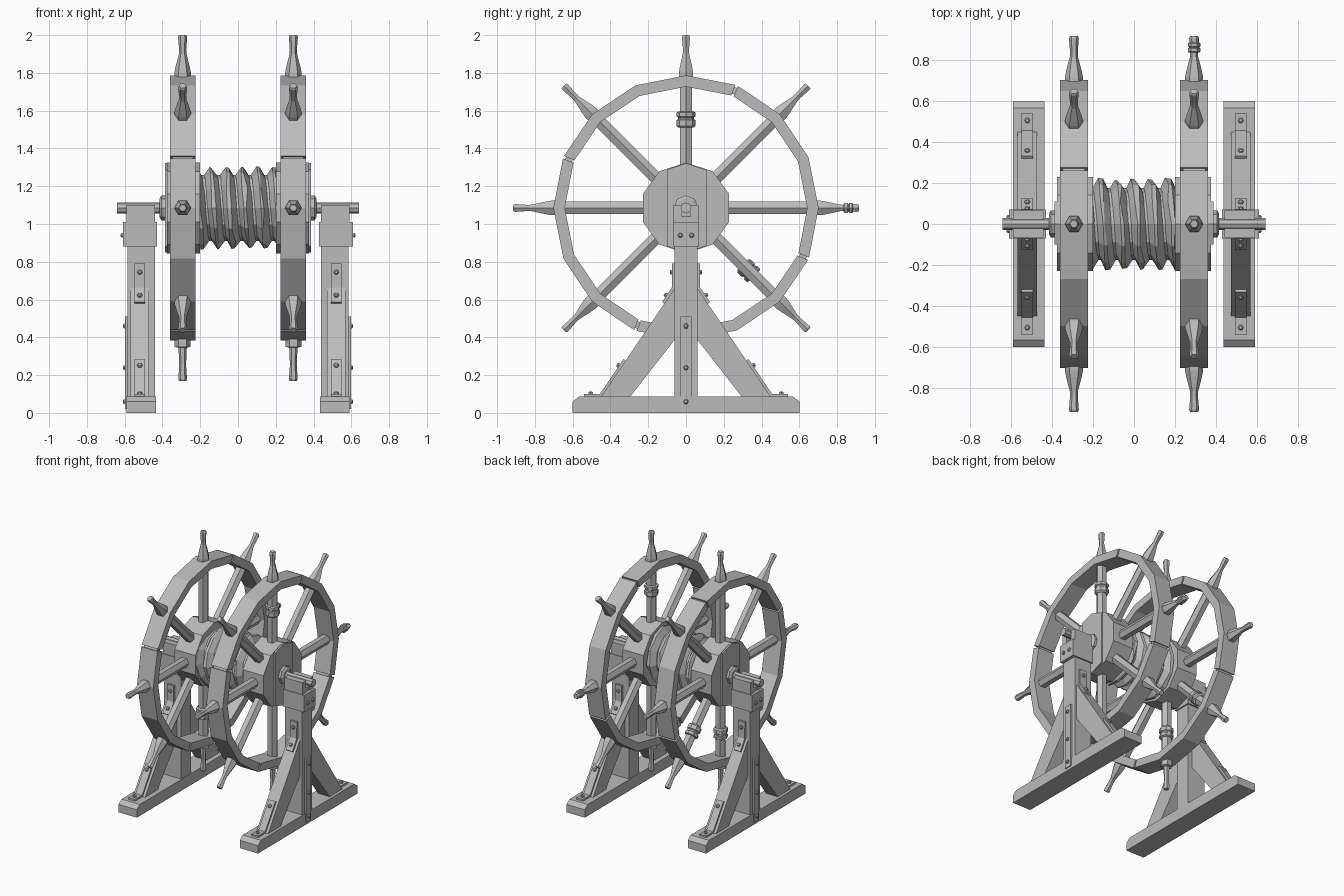
import bpy, bmesh, math, random
from mathutils import Vector, Matrix

if "Cube" in bpy.data.objects:
    bpy.data.objects.remove(bpy.data.objects["Cube"])

random.seed(4)
ZC = 1.085      # axle height
WX = 0.293      # wheel offset from the middle

grey = bpy.data.materials.new("plain_grey")
grey.diffuse_color = (0.5, 0.5, 0.5, 1)
grey.use_nodes = True
grey.node_tree.nodes["Principled BSDF"].inputs["Base Color"].default_value = grey.diffuse_color


def finish(name, bm):
    bmesh.ops.recalc_face_normals(bm, faces=bm.faces)
    me = bpy.data.meshes.new(name)
    bm.to_mesh(me)
    bm.free()
    me.materials.append(grey)
    ob = bpy.data.objects.new(name, me)
    bpy.context.collection.objects.link(ob)
    return ob


def prism(name, pts, x0, x1):
    """Extrude a (y, z) outline from x0 to x1."""
    bm = bmesh.new()
    a = [bm.verts.new((x0, y, z)) for y, z in pts]
    b = [bm.verts.new((x1, y, z)) for y, z in pts]
    bm.faces.new(a)
    bm.faces.new(b[::-1])
    for i in range(len(pts)):
        j = (i + 1) % len(pts)
        bm.faces.new((a[i], a[j], b[j], b[i]))
    return finish(name, bm)


def box(name, x0, x1, y0, y1, z0, z1):
    return prism(name, [(y0, z0), (y1, z0), (y1, z1), (y0, z1)], x0, x1)


def lathe(name, profile, segs, origin, direction):
    """Turn (radius, height) points around an axis starting at origin."""
    m = Matrix.Translation(origin) @ Vector(direction).to_track_quat('Z', 'Y').to_matrix().to_4x4()
    bm = bmesh.new()
    rings = []
    for r, h in profile:
        rings.append([bm.verts.new(m @ Vector((r * math.cos(t), r * math.sin(t), h)))
                      for t in (math.tau * k / segs for k in range(segs))])
    for a, b in zip(rings, rings[1:]):
        for k in range(segs):
            n = (k + 1) % segs
            bm.faces.new((a[k], a[n], b[n], b[k]))
    bm.faces.new(rings[0][::-1])
    bm.faces.new(rings[-1])
    return finish(name, bm)


def bolt(origin, direction):
    lathe("bolt", [(0.014, -0.005), (0.014, 0.007), (0.008, 0.013)], 6, origin, direction)


def polar(r, deg):
    t = math.radians(deg)
    return r * math.cos(t), ZC + r * math.sin(t)


def wheel(s):
    x = s * WX
    # rim of four jointed arcs
    for q in range(4):
        start = 67.5 + 90 * q
        angles = [start + 0.6, start + 22.5, start + 45, start + 67.5, start + 89.4]
        outline = [polar(0.702, a) for a in angles] + [polar(0.642, a) for a in angles[::-1]]
        prism("rim_arc", outline, x - 0.068, x + 0.068)
        # narrow tongue joining neighbouring arcs
        tongue = [polar(0.69, start - 1), polar(0.69, start + 1),
                  polar(0.652, start + 1), polar(0.652, start - 1)]
        prism("rim_joint", tongue, x - 0.055, x + 0.055)
    # spokes and turned handles
    for k in range(8):
        a = math.radians(45 * k)
        d = (0, math.cos(a), math.sin(a))
        c = (x, 0, ZC)
        lathe("spoke", [(0.038, 0.1), (0.038, 0.66)], 6, c, d)
        if k == 6:      # slim handle with a collar
            prof = [(0.042, 0.69), (0.042, 0.735), (0.022, 0.74), (0.018, 0.83), (0.023, 0.905), (0.019, 0.915)]
        else:
            prof = [(0.044, 0.69), (0.044, 0.715), (0.038, 0.745), (0.02, 0.815), (0.019, 0.84),
                    (0.024, 0.905), (0.019, 0.915)]
        lathe("handle", prof, 6, c, d)
        # repair bands on a few spokes
        if (s, k) in ((1, 2), (-1, 6), (-1, 7)):
            lathe("spoke_band", [(0.04, 0.425), (0.05, 0.435), (0.05, 0.465), (0.043, 0.47),
                                 (0.043, 0.48), (0.05, 0.485), (0.05, 0.505), (0.04, 0.51)], 8, c, d)
    # handle wrapping
    if s > 0:
        lathe("handle_band", [(0.024, 0.835), (0.03, 0.84), (0.03, 0.855), (0.024, 0.86),
                              (0.03, 0.865), (0.03, 0.88), (0.024, 0.885)], 6, (x, 0, ZC), (0, 1, 0))
    # plank hub, middle board slightly proud
    prism("hub", [polar(0.24, 90 + 36 * k) for k in range(10)], s * 0.2, s * 0.375)
    prism("hub_board", [(-0.1, 0.882), (0, 0.848), (0.11, 0.885), (0.11, 1.285), (0, 1.322), (-0.1, 1.288)],
          s * 0.212, s * 0.387)
    lathe("axle_collar", [(0.066, 0.36), (0.066, 0.405), (0.05, 0.415)], 8, (0, 0, ZC), (s, 0, 0))


def stand(s):
    # foot beam with chipped-off ends
    prism("foot_beam", [(-0.6, 0), (0.6, 0), (0.6, 0.06), (0.565, 0.087), (-0.565, 0.087), (-0.6, 0.06)],
          s * 0.435, s * 0.59)
    box("post", s * 0.44, s * 0.585, -0.06, 0.06, 0.05, 1.04)
    box("post_cap", s * 0.43, s * 0.608, -0.07, 0.07, 0.88, 1.01)
    # outer strap on the post
    box("post_strap", s * 0.58, s * 0.597, -0.03, 0.03, 0.02, 0.51)
    for z in (0.06, 0.24, 0.46):
        bolt((s * 0.597, 0, z), (s, 0, 0))
    for m in (-1, 1):
        bolt((s * 0.608, m * 0.03, 0.94), (s, 0, 0))
        box("axle_cheek", s * 0.44, s * 0.59, m * 0.022, m * 0.065, 1.0, 1.1)

        def side(name, pts, x0, x1):
            prism(name, [(m * y, z) for y, z in pts], s * x0, s * x1)

        # diagonal brace with straps at both ends
        side("brace", [(0.3, 0.08), (0.453, 0.08), (0.05, 0.675), (0.05, 0.4)], 0.472, 0.568)
        side("foot_strap", [(0.54, 0.085), (0.54, 0.1), (0.456, 0.1), (0.331, 0.285), (0.318, 0.276), (0.44, 0.085)],
             0.492, 0.548)
        side("top_strap", [(0.055, 0.79), (0.073, 0.79), (0.074, 0.665), (0.127, 0.587), (0.112, 0.576), (0.055, 0.65)],
             0.492, 0.548)
        for y, z, dy, dz in ((0.505, 0.1, 0, 1), (0.355, 0.25, 0.83, 0.56),
                             (0.073, 0.745, 1, 0), (0.104, 0.622, 0.83, 0.56)):
            bolt((s * 0.52, m * y, z), (0, m * dy, dz))


for sign in (-1, 1):
    wheel(sign)
    stand(sign)

# long axle through both wheels
lathe("axle", [(0.029, -0.64), (0.029, 0.64)], 8, (0, 0, ZC), (1, 0, 0))
lathe("drum", [(0.175, -0.22), (0.175, 0.22)], 12, (0, 0, ZC), (1, 0, 0))

# rope wound as a helix of sharp ridges, ends buried in the hubs
bm = bmesh.new()
PITCH, SEGS, TURNS = 0.083, 12, 6
rows = []
for i in range(SEGS * TURNS + 1):
    t = math.tau * i / SEGS
    x = -PITCH * TURNS / 2 + PITCH * i / SEGS
    ridge = random.uniform(0.212, 0.226)
    row = []
    for dx, r in ((-PITCH / 2, 0.165), (-0.01, ridge), (0.01, ridge - 0.004), (PITCH / 2, 0.165)):
        if r > 0.2:
            dx += random.uniform(-0.008, 0.008)
        row.append(bm.verts.new((x + dx, r * math.cos(t), ZC + r * math.sin(t))))
    rows.append(row)
for a, b in zip(rows, rows[1:]):
    for k in range(4):
        n = (k + 1) % 4
        bm.faces.new((a[k], a[n], b[n], b[k]))
bm.faces.new(rows[0])
bm.faces.new(rows[-1][::-1])
finish("rope_coil", bm)
